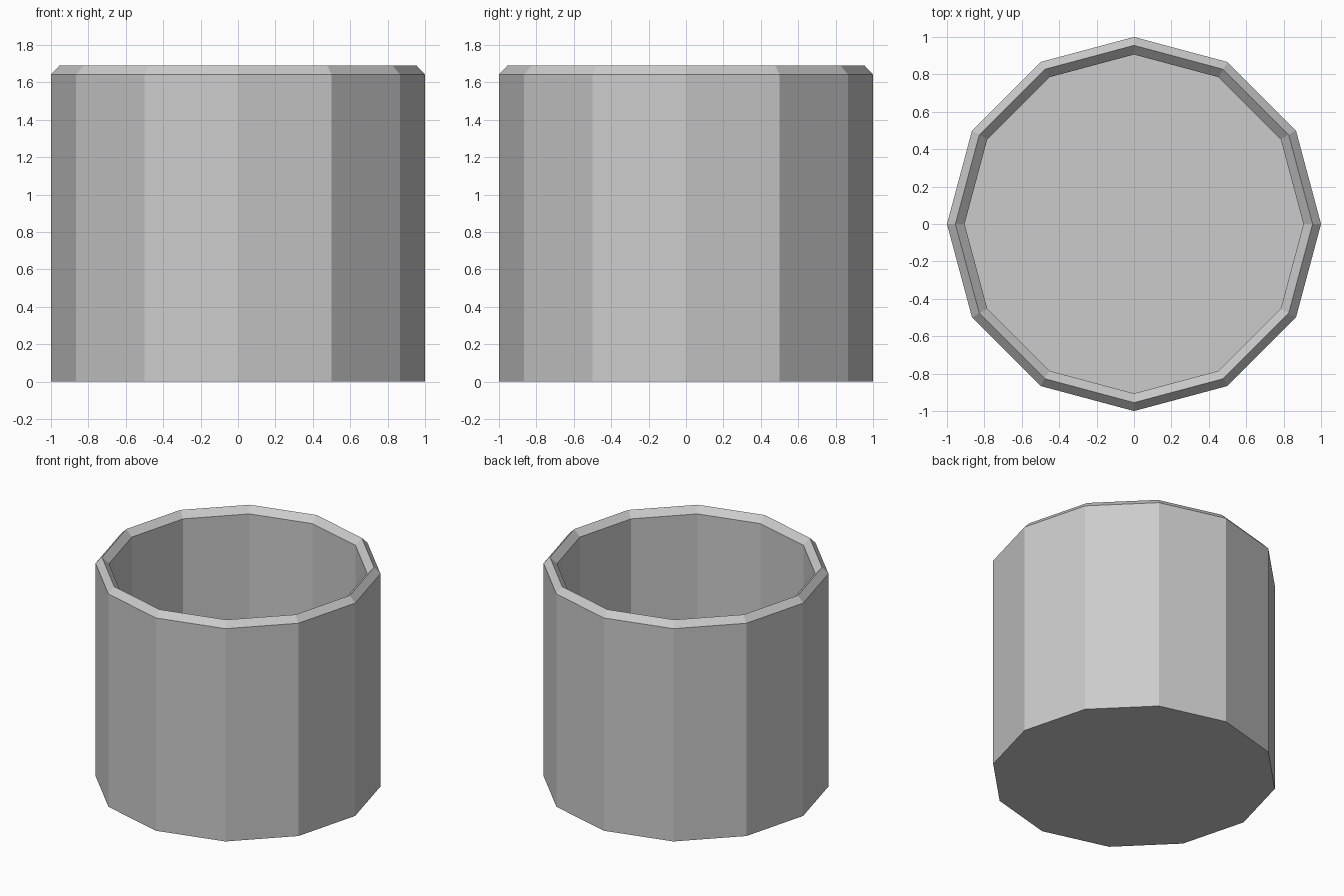
import bpy, bmesh
from math import cos, sin, pi

if "Cube" in bpy.data.objects:
    bpy.data.objects.remove(bpy.data.objects["Cube"])

SIDES = 12
# (radius, z) from the outer base, over the ridged rim, down to the inner floor
PROFILE = [(1.0, 0.0), (1.0, 1.642), (0.955, 1.69), (0.906, 1.642), (0.906, 0.09)]

# Open cup: stacked 12-sided rings bridged with quads, capped at both ends
bm = bmesh.new()
rings = [[bm.verts.new((r * cos(2 * pi * i / SIDES), r * sin(2 * pi * i / SIDES), z))
          for i in range(SIDES)] for r, z in PROFILE]
for a, b in zip(rings, rings[1:]):
    for i in range(SIDES):
        j = (i + 1) % SIDES
        bm.faces.new((a[i], a[j], b[j], b[i]))
bm.faces.new(rings[0][::-1])   # underside
bm.faces.new(rings[-1])        # inner floor

mesh = bpy.data.meshes.new("cup")
bm.to_mesh(mesh)
bm.free()
bpy.context.collection.objects.link(bpy.data.objects.new("cup", mesh))
